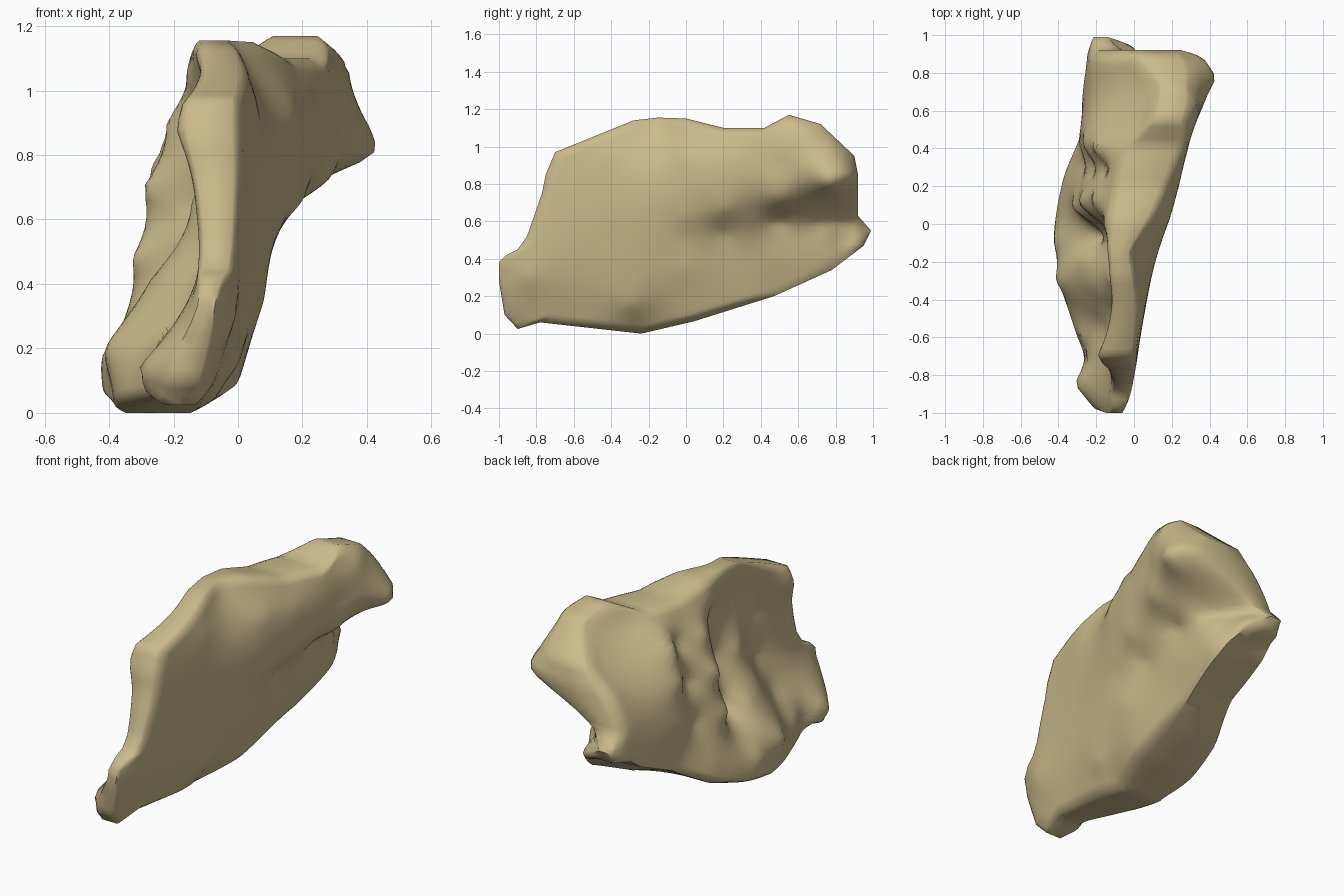
import bpy, bmesh, math
from mathutils import Vector

if "Cube" in bpy.data.objects:
    bpy.data.objects.remove(bpy.data.objects["Cube"])

# Side outline of the slab (y, z)
OUTLINE = [(-1, .38), (-.96, .42), (-.9, .45), (-.85, .52), (-.77, .75), (-.75, .85), (-.7, .97),
           (-.28, 1.14), (-.15, 1.155), (0, 1.15), (.2, 1.1), (.42, 1.1), (.55, 1.17), (.72, 1.12),
           (.9, .95), (.92, .85), (.92, .63), (.99, .55), (.95, .47), (.78, .34), (.47, .2),
           (.04, .065), (-.24, 0), (-.78, .06), (-.9, .025), (-.97, .1), (-1, .28)]

# Smooth right face with one long groove under the flared corner (y, z, x)
RIGHT = [(-.99, .32, -.06), (-.9, .05, -.11), (-.85, .3, -.01), (-.75, .8, .01), (-.69, .94, .01),
         (-.4, .5, .05), (-.4, .95, .06), (-.3, .15, .0), (-.24, .02, -.1), (-.6, .08, -.07),
         (0, .1, .0), (0, .35, .08), (0, .52, .11), (0, .62, .15), (0, .95, .17), (-.15, 1.14, -.01),
         (.2, 1.08, .18), (.2, .54, .1), (.2, .66, .2), (.2, .95, .23), (.42, 1.06, .28),
         (.47, .23, .03), (.5, .4, .08), (.5, .55, .1), (.5, .6, .11), (.5, .72, .28),
         (.5, .9, .31), (.55, 1.15, .28), (.62, 1.07, .34), (.72, 1.08, .31), (.78, .8, .42),
         (.75, .4, .08), (.75, .53, .08), (.75, .6, .05), (.75, .72, .25), (.88, .48, .02),
         (.87, .6, -.04), (.87, .72, .16), (.89, .84, .36), (.92, .7, .08), (.94, .5, .0),
         (.98, .55, -.12), (.91, .93, .27)]

# Left face: back lobe, notch, rib, hole, flared rib, hollow and front edge (y, z, x)
LEFT = [(-.99, .32, -.14), (-.9, .06, -.25), (-.85, .13, -.31), (-.85, .4, -.13), (-.7, .12, -.25),
        (-.72, .6, -.12), (-.73, .75, -.15), (-.69, .88, -.19), (-.5, 1.03, -.13), (-.3, 1.11, -.13),
        (-.15, 1.13, -.14), (-.28, .66, -.14), (-.33, .45, -.22), (-.52, .75, -.06), (-.5, .5, -.08),
        (-.55, .3, -.17), (-.6, .17, -.28), (-.33, .88, -.06), (-.3, .2, -.41), (-.22, .07, -.39),
        (-.08, .18, -.42), (-.18, .42, -.26), (-.05, .9, -.1), (-.07, .65, -.09), (-.06, .42, -.16),
        (0, 1.05, -.16), (.13, .9, -.22), (.11, .7, -.29), (.08, .48, -.32), (.1, .2, -.39),
        (.15, 1.08, -.12), (.3, .9, -.14), (.3, .7, -.2), (.3, .48, -.26), (.25, .24, -.36),
        (.43, .55, -.29), (.42, .75, -.27), (.4, .92, -.21), (.35, 1.06, -.08), (.5, .28, -.28),
        (.6, .6, -.26), (.5, 1.05, 0), (.55, 1.15, .08), (.85, .5, -.25), (.85, .65, -.23),
        (.85, .8, -.16), (.8, .95, .0), (.72, 1.09, .11), (.98, .55, -.23), (.91, .9, -.07)]


def dist(ay, az, by, bz):
    return math.sqrt((ay - by) ** 2 + (az - bz) ** 2 + .0004)


def make_surface(points):
    """Smooth height function x(y, z) through the given points."""
    n = len(points)
    rows = [[dist(*p[:2], *q[:2]) for q in points] + [1.0, p[2]] for p in points]
    rows.append([1.0] * n + [0.0, 0.0])
    for i in range(n + 1):
        k = max(range(i, n + 1), key=lambda r: abs(rows[r][i]))
        rows[i], rows[k] = rows[k], rows[i]
        for r in range(i + 1, n + 1):
            f = rows[r][i] / rows[i][i]
            if f:
                rows[r] = [a - f * b for a, b in zip(rows[r], rows[i])]
    w = [0.0] * (n + 1)
    for i in reversed(range(n + 1)):
        w[i] = (rows[i][-1] - sum(rows[i][j] * w[j] for j in range(i + 1, n + 1))) / rows[i][i]
    return lambda y, z: w[n] + sum(w[j] * dist(y, z, *points[j][:2]) for j in range(n))


def resample(loop, step):
    out = []
    for a, b in zip(loop, loop[1:] + loop[:1]):
        a, b = Vector(a), Vector(b)
        m = max(1, round((b - a).length / step))
        out += [a.lerp(b, i / m) for i in range(m)]
    return out


def underside(p):
    """1 along the lower back edge, fading to 0 elsewhere and at the tip."""
    if p.y > .56:
        return 0
    return max(0, min(1, (p.x - .25) / .25, (.97 - p.x) / .12))


right_x, left_x = make_surface(RIGHT), make_surface(LEFT)
rim = resample(OUTLINE, .04)
left_rim = [p + Vector((0, .07 * underside(p))) for p in rim]
centre = Vector((-.03, .6))
ring_t = [i / 24 for i in range(1, 23)] + [.945, .97, .985, 1]

# Concentric rings for both faces, rounded towards the rim and joined there
bm = bmesh.new()
sides = []
for side, loop in ((1, rim), (-1, left_rim)):
    def vert(p, t, soft):
        a, b = right_x(*p), left_x(*p)
        mid, half = (a + b) / 2, max((a - b) / 2, .015)
        u = max(0, (t - .93) / .07)
        return bm.verts.new((mid + side * half * math.sqrt(1 - soft * u * u), p.x, p.y))
    hub = vert(centre, 0, 0)
    rings = [[vert(centre.lerp(p, t), t, .5 - .4 * underside(p)) for p in loop] for t in ring_t]
    sides.append(rings)
    for i in range(len(rim)):
        j = (i + 1) % len(rim)
        bm.faces.new((hub, rings[0][i], rings[0][j]))
        for r, s in zip(rings, rings[1:]):
            bm.faces.new((r[i], s[i], s[j], r[j]))

# Rim strip, with a shallow channel along the lower back edge
a, b = sides[0][-1], sides[1][-1]
mids = []
for i, p in enumerate(rim):
    co = a[i].co.lerp(b[i].co, .5)
    q = Vector(co.yz).lerp(centre, .04 * underside(p))
    mids.append(bm.verts.new((co.x, q.x, q.y)))
for i in range(len(rim)):
    j = (i + 1) % len(rim)
    bm.faces.new((a[i], mids[i], mids[j], a[j]))
    bm.faces.new((mids[i], b[i], b[j], mids[j]))
bmesh.ops.recalc_face_normals(bm, faces=bm.faces)

mesh = bpy.data.meshes.new("stone_slab")
bm.to_mesh(mesh)
bm.free()
slab = bpy.data.objects.new("stone_slab", mesh)
bpy.context.collection.objects.link(slab)

# Sandy stone colour
sand = bpy.data.materials.new("sandy_stone")
sand.diffuse_color = (.59, .495, .26, 1)
sand.use_nodes = True
sand.node_tree.nodes["Principled BSDF"].inputs["Base Color"].default_value = sand.diffuse_color
mesh.materials.append(sand)

# Soft worn surface
bpy.context.view_layer.objects.active = slab
slab.select_set(True)
bpy.ops.object.shade_smooth_by_angle(angle=math.radians(60))
